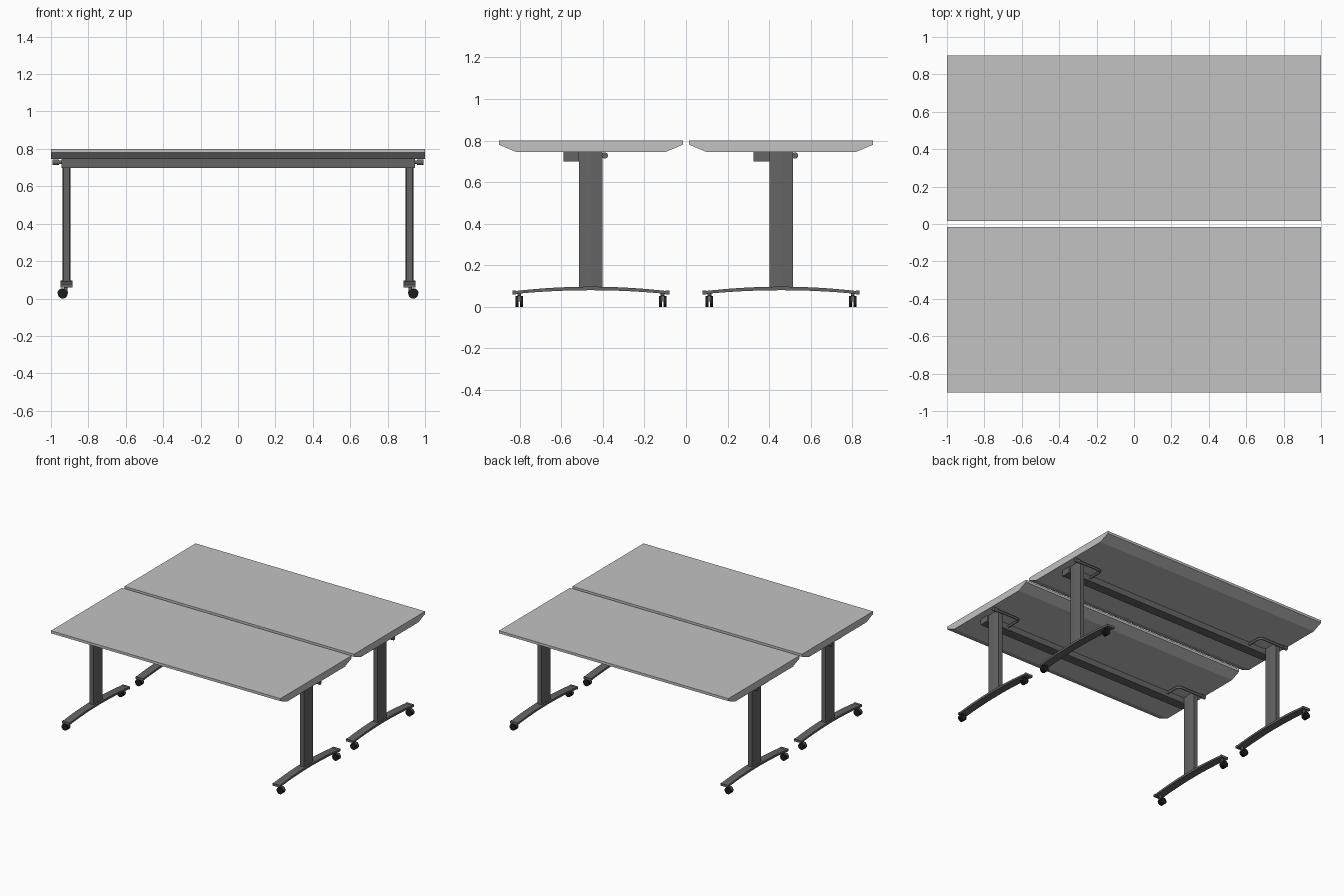
import bpy, bmesh, math
from mathutils import Matrix, Vector

cube = bpy.data.objects.get("Cube")
if cube:
    bpy.data.objects.remove(cube)


def material(name, value):
    m = bpy.data.materials.new(name)
    m.use_nodes = True
    colour = (value, value, value, 1)
    m.diffuse_color = colour
    m.node_tree.nodes["Principled BSDF"].inputs["Base Color"].default_value = colour
    return m


TOP = material("light grey laminate", 0.54)
METAL = material("dark grey metal", 0.13)
RUBBER = material("black rubber", 0.012)


def finish(name, bm, mat, smooth=False):
    bmesh.ops.recalc_face_normals(bm, faces=bm.faces)
    mesh = bpy.data.meshes.new(name)
    bm.to_mesh(mesh)
    bm.free()
    mesh.materials.append(mat)
    obj = bpy.data.objects.new(name, mesh)
    bpy.context.collection.objects.link(obj)
    if smooth:
        bpy.ops.object.select_all(action='DESELECT')
        bpy.context.view_layer.objects.active = obj
        obj.select_set(True)
        bpy.ops.object.shade_smooth_by_angle(angle=math.radians(40))
    return obj


def prism(name, points, offset, mat, smooth=False):
    """Extrude a closed outline of 3D points along an offset."""
    bm = bmesh.new()
    face = bm.faces.new([bm.verts.new(p) for p in points])
    grown = bmesh.ops.extrude_face_region(bm, geom=[face])["geom"]
    moved = [g for g in grown if isinstance(g, bmesh.types.BMVert)]
    bmesh.ops.translate(bm, verts=moved, vec=offset)
    return finish(name, bm, mat, smooth)


def box(name, centre, size, mat):
    bm = bmesh.new()
    bmesh.ops.create_cube(bm, size=1, matrix=Matrix.Translation(centre) @ Matrix.Diagonal((*size, 1)))
    return finish(name, bm, mat)


def cylinder(name, centre, radius, depth, axis, mat, sides=20):
    turn = Vector((0, 0, 1)).rotation_difference(Vector(axis)).to_matrix().to_4x4()
    bm = bmesh.new()
    bmesh.ops.create_cone(bm, cap_ends=True, segments=sides, radius1=radius, radius2=radius,
                          depth=depth, matrix=Matrix.Translation(centre) @ turn)
    return finish(name, bm, mat, True)


def tube(name, points, radius, mat):
    curve = bpy.data.curves.new(name, 'CURVE')
    curve.dimensions = '3D'
    curve.bevel_depth = radius
    curve.bevel_resolution = 2
    curve.use_fill_caps = True
    spline = curve.splines.new('POLY')
    spline.points.add(len(points) - 1)
    for target, p in zip(spline.points, points):
        target.co = (*p, 1)
    curve.materials.append(mat)
    obj = bpy.data.objects.new(name, curve)
    bpy.context.collection.objects.link(obj)


def caster(label, x, y, s):
    for side in (-1, 1):
        cylinder(label + "_wheel", (x, y + side * 0.011, 0.026), 0.026, 0.014, (0, 1, 0), RUBBER)
    # Half-round hood between and over the twin wheels
    hood = [(x + 0.029 * math.cos(a), y - 0.006, 0.026 + 0.029 * math.sin(a))
            for a in [math.pi * i / 10 for i in range(11)]]
    prism(label + "_hood", hood, (0, 0.012, 0), METAL, True)
    cylinder(label + "_stem", (x - s * 0.016, y, 0.05), 0.009, 0.035, (0, 0, 1), METAL, 12)


def leg(label, s, y):
    x = s * 0.917
    # Post with a shallow ridge along each broad side
    outline = [(0.0215, 0), (0.017, 0.057), (-0.017, 0.057),
               (-0.0215, 0), (-0.017, -0.057), (0.017, -0.057)]
    prism(label + "_post", [(x + px, y + py, 0.085) for px, py in outline], (0, 0, 0.66), METAL)

    # Arched foot with square end caps
    steps = [i / 8 for i in range(-8, 9)]
    upper = [(x - 0.031, y + 0.365 * t, 0.097 - 0.021 * t * t) for t in steps]
    lower = [(x - 0.031, y + 0.365 * t, 0.08 - 0.018 * t * t) for t in reversed(steps)]
    prism(label + "_foot", upper + lower, (0.062, 0, 0), METAL, True)
    for end in (-1, 1):
        box(label + "_foot_cap", (x, y + end * 0.369, 0.069), (0.064, 0.018, 0.018), METAL)
        caster(label + "_caster", s * 0.937, y + end * 0.345, s)

    # Bent release lever running from the beam to a grip past the post
    corner = [(0.745 + 0.03 * (1 - math.cos(a)), 0.037 + 0.03 * math.sin(a))
              for a in [math.pi / 2 * i / 4 for i in range(5)]]
    path = [(0.745, -0.07)] + corner + [(0.975, 0.067)]
    tube(label + "_release_lever", [(s * px, y + py, 0.728) for px, py in path], 0.01, METAL)
    cylinder(label + "_lever_grip", (s * 0.974, y + 0.067, 0.728), 0.015, 0.036, (1, 0, 0), METAL)


def table(label, y):
    # Top with chamfered long underside edges
    profile = [(-0.4425, 0.8), (0.4425, 0.8), (0.4425, 0.78),
               (0.36, 0.745), (-0.36, 0.745), (-0.4425, 0.78)]
    prism(label + "_top", [(-1, y + py, z) for py, z in profile], (2, 0, 0), TOP)
    box(label + "_beam", (0, y - 0.0945, 0.7225), (1.89, 0.075, 0.047), METAL)
    for side, s in (("left", 1), ("right", -1)):
        leg(label + "_" + side, s, y)


table("front_table", -0.4575)
table("back_table", 0.4575)
